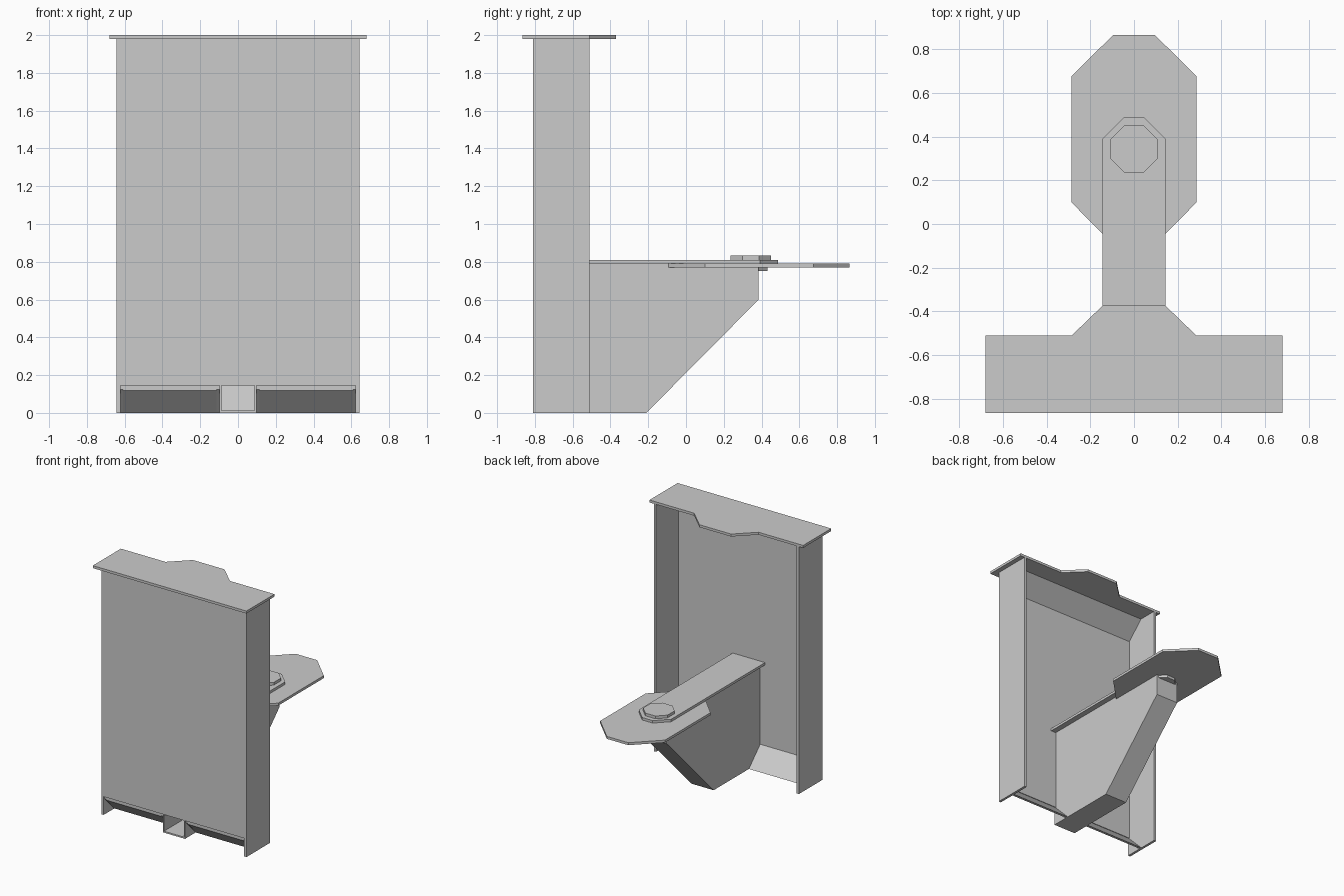
import bpy, bmesh, math
from mathutils import Vector

if "Cube" in bpy.data.objects:
    bpy.data.objects.remove(bpy.data.objects["Cube"])


def prism(name, pts, lo, hi, axis='Z'):
    """Extrude a 2D outline: axis Z uses (x, y) points, axis X uses (y, z) points."""
    bm = bmesh.new()
    place = (lambda a, b: (a, b, lo)) if axis == 'Z' else (lambda a, b: (lo, a, b))
    face = bm.faces.new([bm.verts.new(place(*p)) for p in pts])
    out = bmesh.ops.extrude_face_region(bm, geom=[face])
    d = hi - lo
    move = Vector((0, 0, d)) if axis == 'Z' else Vector((d, 0, 0))
    bmesh.ops.translate(bm, vec=move,
                        verts=[v for v in out['geom'] if isinstance(v, bmesh.types.BMVert)])
    bmesh.ops.recalc_face_normals(bm, faces=bm.faces)
    me = bpy.data.meshes.new(name)
    bm.to_mesh(me)
    bm.free()
    ob = bpy.data.objects.new(name, me)
    bpy.context.collection.objects.link(ob)
    return ob


def mirrored(ob):
    ob.modifiers.new("Mirror", 'MIRROR')
    return ob


def rect(a0, a1, b0, b1):
    return [(a0, b0), (a1, b0), (a1, b1), (a0, b1)]


def symmetric(right):
    """Complete an outline given its +x half."""
    return right + [(-x, y) for x, y in reversed(right)]


def octagon(cy, r):
    k = r * math.tan(math.pi / 8)
    return symmetric([(k, cy - r), (r, cy - k), (r, cy + k), (k, cy + r)])


# upright panel with side walls
prism("front_panel", rect(-0.64, 0.64, -0.81, -0.795), 0.145, 1.98)
mirrored(prism("side_wall", rect(0.622, 0.642, -0.81, -0.51), 0, 1.98))

# top plate with a rear tab
prism("top_plate", symmetric([(0.68, -0.865), (0.68, -0.51), (0.285, -0.51), (0.14, -0.37)]),
      1.98, 2.0)

# sloped fillet under the top plate
prism("top_fillet", [(-0.80, 1.84), (-0.66, 1.98), (-0.80, 1.98)], -0.622, 0.622, 'X')

# sloped kick plates at the bottom, with raised inserts and slim opening frames
mirrored(prism("kick_plate", [(-0.80, 0.145), (-0.655, 0), (-0.675, 0), (-0.80, 0.125)],
               0.095, 0.622, 'X'))
insert = mirrored(prism("kick_insert",
                        [(-0.80, 0.135), (-0.669, 0.004), (-0.683, 0.008), (-0.80, 0.118)],
                        0.115, 0.61, 'X'))

# hollow pedestal, open at the front below the panel
outline = [(-0.81, 0), (-0.21, 0), (0.385, 0.60), (0.385, 0.79), (-0.81, 0.79)]
mirrored(prism("pedestal_side", outline, 0.088, 0.098, 'X'))
prism("pedestal_skin",
      outline[:4] + [(0.373, 0.79), (0.373, 0.606), (-0.215, 0.012), (-0.81, 0.012)],
      -0.088, 0.088, 'X')

# arm on top of the pedestal
prism("arm_plate", symmetric([(0.143, -0.80), (0.143, 0.392), (0.047, 0.488)]), 0.79, 0.81)

# swivelling plate and its pivot
prism("swivel_plate", symmetric([(0.095, -0.095), (0.287, 0.10), (0.287, 0.675),
                                 (0.095, 0.865)]), 0.77, 0.79)
prism("pivot_cap", octagon(0.343, 0.108), 0.81, 0.832)
prism("pivot_foot", octagon(0.343, 0.088), 0.75, 0.77)
